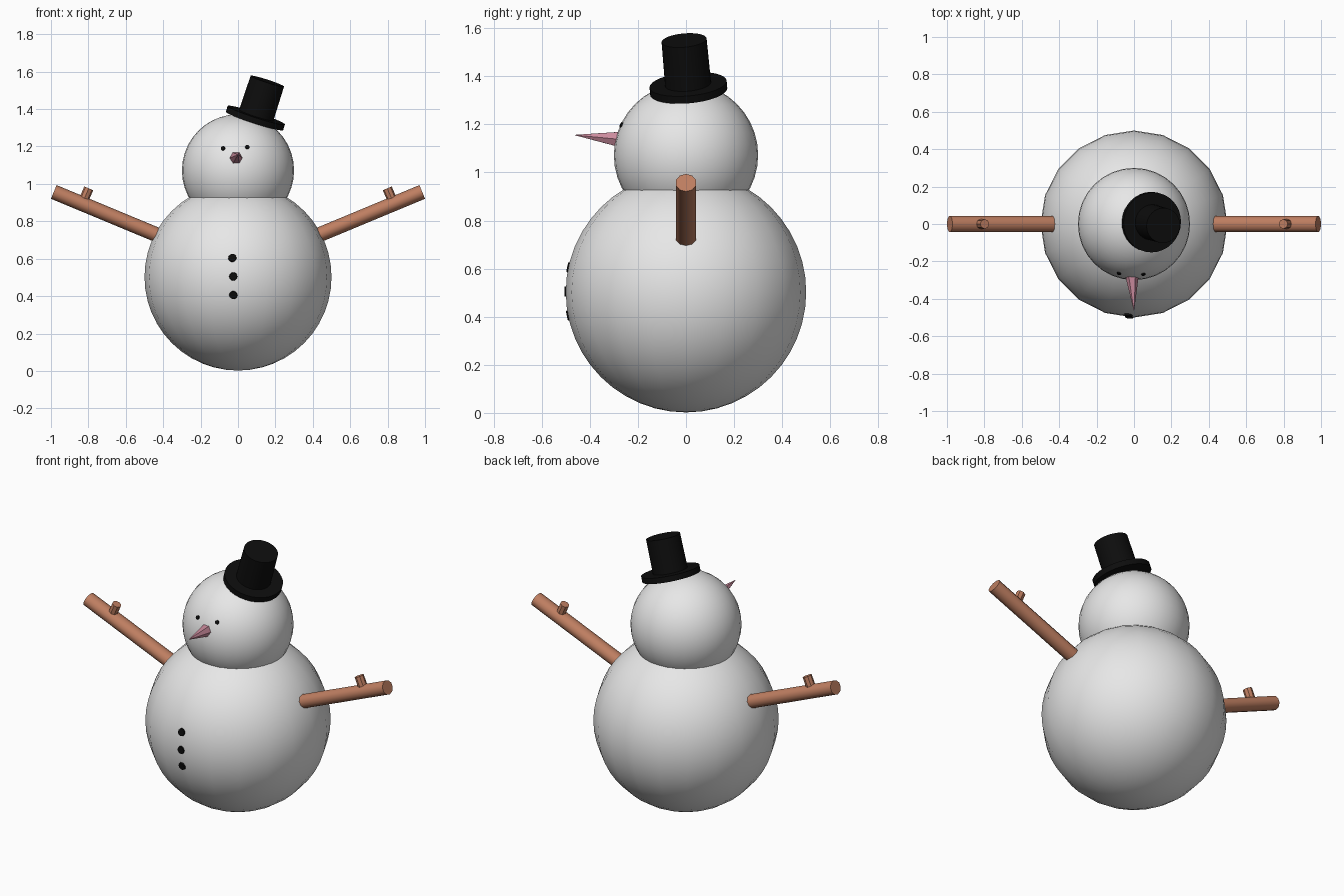
import bpy, math
from mathutils import Vector, Matrix

if "Cube" in bpy.data.objects:
    bpy.data.objects.remove(bpy.data.objects["Cube"])


def material(name, rgb):
    m = bpy.data.materials.new(name)
    m.diffuse_color = (*rgb, 1)
    m.use_nodes = True
    m.node_tree.nodes["Principled BSDF"].inputs["Base Color"].default_value = m.diffuse_color
    return m


SNOW = material("snow_white", (0.8, 0.8, 0.8))
BLACK = material("coal_black", (0.004, 0.004, 0.004))
WOOD = material("bark_brown", (0.52, 0.21, 0.12))
PINK = material("nose_pink", (0.6, 0.26, 0.34))


def finish(name, mat, angle=40):
    ob = bpy.context.object
    ob.name = name
    ob.data.materials.append(mat)
    bpy.ops.object.shade_smooth_by_angle(angle=math.radians(angle))
    return ob


def ball(name, centre, radius, segments, rings, mat):
    bpy.ops.mesh.primitive_uv_sphere_add(segments=segments, ring_count=rings,
                                         radius=radius, location=centre)
    return finish(name, mat)


def rod(name, start, end, r1, r2, sides, mat, squash=1.0, turn=0.0, angle=40):
    """Straight cylinder or cone between two points; local x lies along world y."""
    a, b = Vector(start), Vector(end)
    bpy.ops.mesh.primitive_cone_add(vertices=sides, radius1=r1, radius2=r2,
                                    depth=(b - a).length)
    ob = finish(name, mat, angle)
    z = (b - a).normalized()
    ref = Vector((0, 1, 0)) if abs(z.y) < 0.9 else Vector((1, 0, 0))
    y = z.cross(ref).normalized()
    x = y.cross(z)
    rot = Matrix((x, y, z)).transposed().to_4x4()
    ob.data.transform(Matrix.Rotation(turn, 4, 'Z'))
    ob.data.transform(Matrix.Diagonal((1, squash, 1, 1)))
    ob.matrix_world = Matrix.Translation((a + b) / 2) @ rot
    return ob


# Snowballs
BODY_C, HEAD_C = Vector((0, 0, 0.502)), Vector((0, 0, 1.072))
ball("body", BODY_C, 0.5, 20, 24, SNOW)
ball("head", HEAD_C, 0.3, 32, 20, SNOW)

# Arms with a small twig each
for side, label in ((1, "right"), (-1, "left")):
    rod(label + "_arm", (side * 0.42, 0, 0.722), (side * 0.985, 0, 0.957),
        0.044, 0.044, 10, WOOD, squash=0.9)
    rod(label + "_twig", (side * 0.833, 0, 0.894), (side * 0.798, 0, 0.976),
        0.026, 0.026, 8, WOOD)


def coal(name, x, z, centre, radius, size):
    """Flat coal disc lying on the surface of a snowball."""
    dz = z - centre.z
    p = Vector((x, -math.sqrt(radius ** 2 - x * x - dz * dz), z))
    n = (p - centre).normalized()
    rod(name, p - n * 0.012, p + n * 0.005, size, size * 0.85, 12, BLACK)


# Eyes and buttons
coal("left_eye", -0.08, 1.19, HEAD_C, 0.3, 0.013)
coal("right_eye", 0.05, 1.197, HEAD_C, 0.3, 0.013)
for i, (x, z) in enumerate(((-0.03, 0.605), (-0.025, 0.505), (-0.025, 0.405))):
    coal(f"button_{i + 1}", x, z, BODY_C, 0.5, 0.024)

# Nose
rod("nose", (-0.012, -0.25, 1.135), (0, -0.468, 1.156), 0.041, 0.0, 6, PINK,
    squash=1.0, turn=math.pi / 6, angle=30)

# Tilted top hat
base = Vector((0.093, 0.01, 1.352))
axis = Vector((0.064, -0.018, 0.198)).normalized()
rod("hat_brim", base - axis * 0.016, base + axis * 0.016, 0.161, 0.161, 32, BLACK)
rod("hat_crown", base, base + axis * 0.208, 0.096, 0.094, 32, BLACK)
